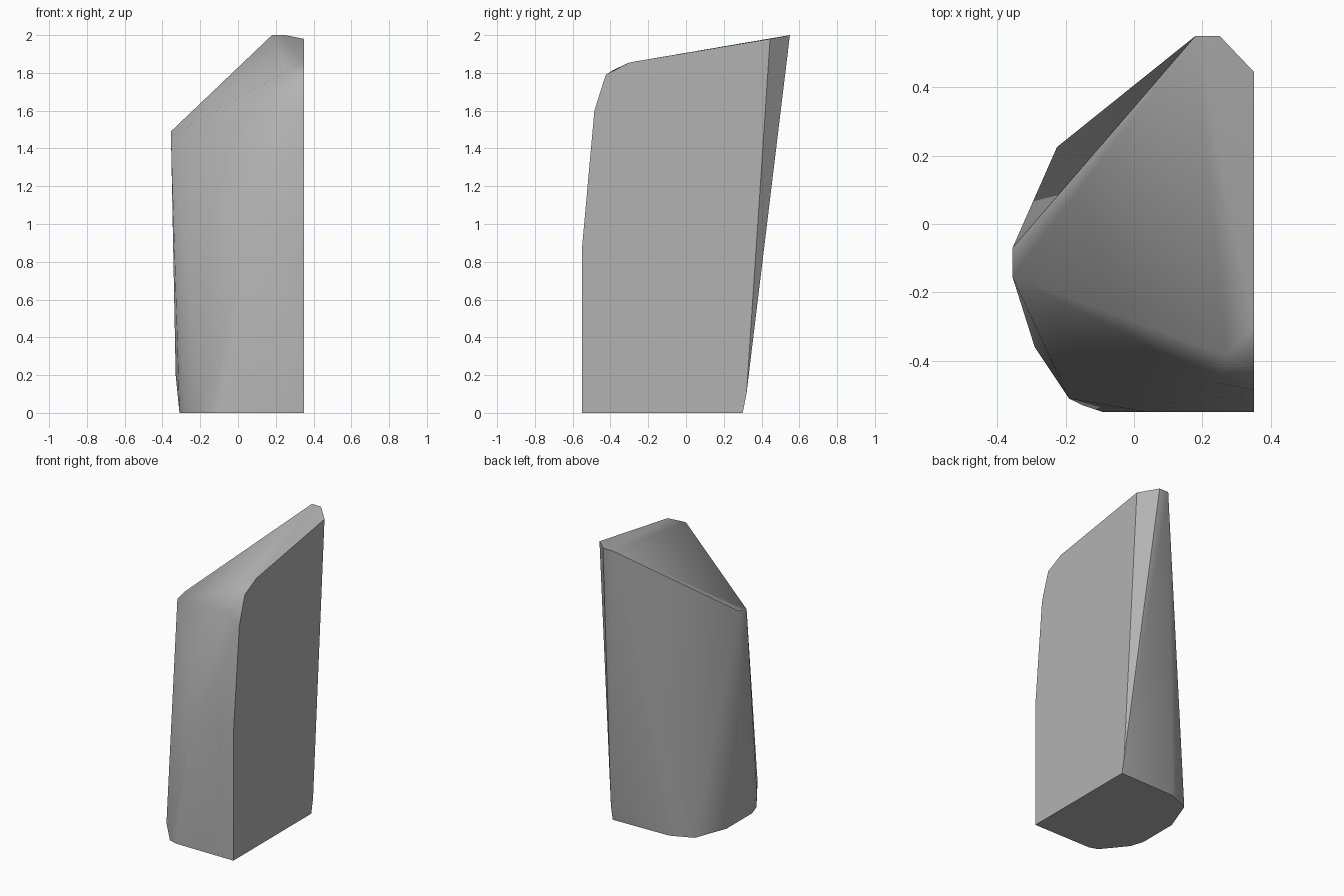
import bpy, bmesh, math

cube = bpy.data.objects.get("Cube")
if cube:
    bpy.data.objects.remove(cube, do_unlink=True)

# Stone colour
stone = bpy.data.materials.new("grey_stone")
stone.use_nodes = True
grey = (0.45, 0.45, 0.45, 1)
stone.diffuse_color = grey
stone.node_tree.nodes["Principled BSDF"].inputs["Base Color"].default_value = grey

CUT = 0.35    # x of the flat split side
FRONT = -0.55  # y of the flat front

# Outline of the flat split side (y, z)
split_side = [(FRONT, 0), (FRONT, 0.88), (-0.485, 1.6), (-0.425, 1.79),
              (-0.3, 1.855), (0.445, 1.98), (0.32, 0.1), (0.3, 0)]
# Outline of the foot (x, y)
foot = [(-0.075, 0.29), (-0.225, 0.225), (-0.31, 0), (-0.31, -0.28),
        (-0.28, -0.37), (-0.15, -0.53), (-0.09, FRONT)]
# Corners of the slanted top
top = [(0.18, 0.55, 2), (0.25, 0.55, 2), (-0.355, -0.07, 1.49),
       (-0.355, -0.155, 1.47), (-0.29, -0.155, 1.51), (0.27, -0.385, 1.815)]
# Worn corners on the outer sides
worn = [(-0.33, -0.1, 0.2), (-0.29, -0.36, 0.11), (-0.19, -0.51, 0.1),
        (0.04, FRONT, 0.85), (0.25, -0.465, 1.65)]

points = [(CUT, y, z) for y, z in split_side] + [(x, y, 0) for x, y in foot] + top + worn

# Chipped block wrapped around the corners
bm = bmesh.new()
for p in points:
    bm.verts.new(p)
bmesh.ops.convex_hull(bm, input=bm.verts[:])
bmesh.ops.delete(bm, geom=[v for v in bm.verts if not v.link_faces], context='VERTS')
bmesh.ops.dissolve_limit(bm, angle_limit=math.radians(0.5), verts=bm.verts[:], edges=bm.edges[:])
bmesh.ops.recalc_face_normals(bm, faces=bm.faces[:])
mesh = bpy.data.meshes.new("stone_block")
bm.to_mesh(mesh)
bm.free()
mesh.materials.append(stone)
block = bpy.data.objects.new("stone_block", mesh)
bpy.context.collection.objects.link(block)

# Soft shading over the shallow facets, crisp along the hard edges
bpy.ops.object.select_all(action='DESELECT')
block.select_set(True)
bpy.context.view_layer.objects.active = block
bpy.ops.object.shade_smooth_by_angle(angle=math.radians(40))
